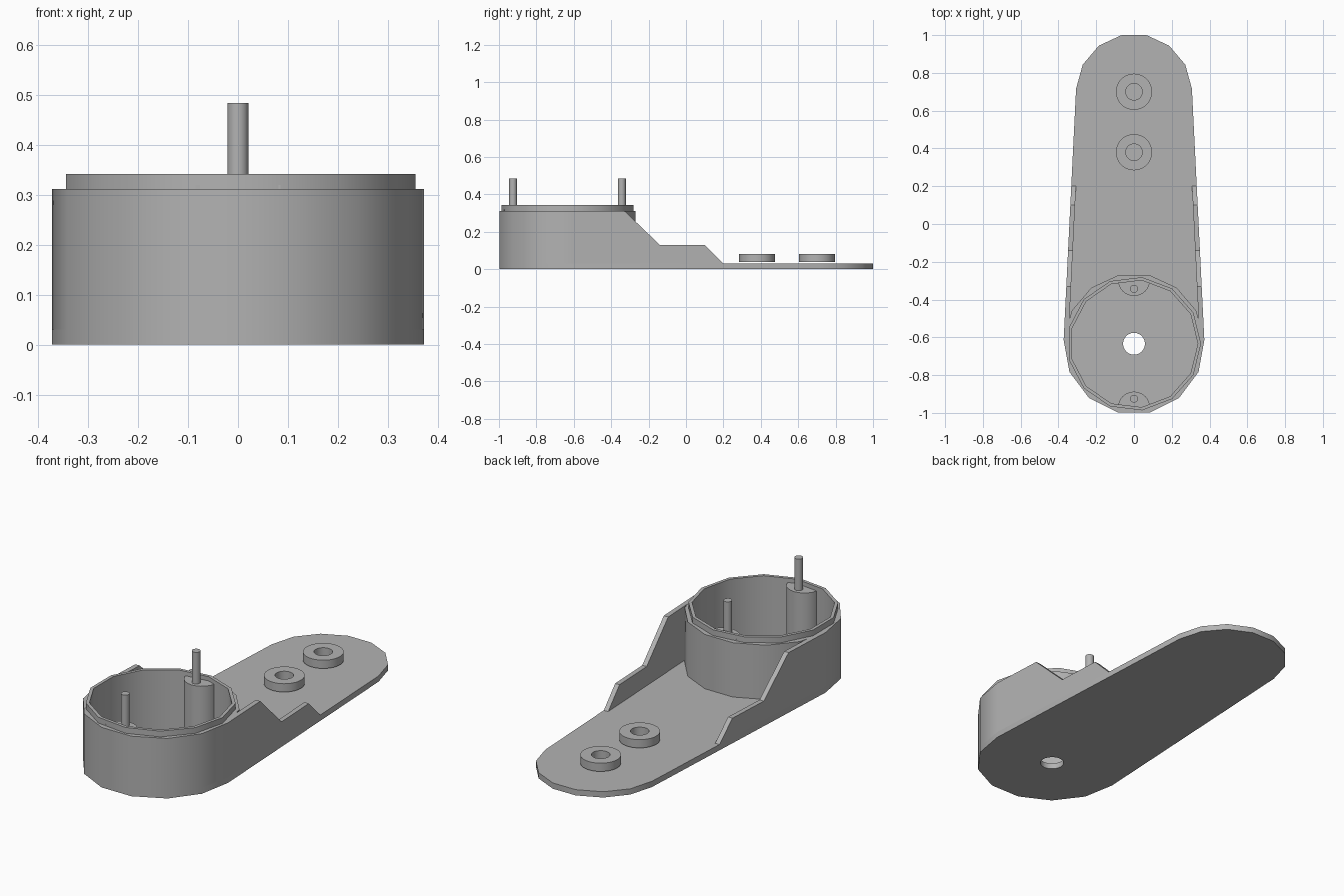
import bpy, bmesh
from math import sin, cos, radians

old = bpy.data.objects.get("Cube")
if old:
    bpy.data.objects.remove(old, do_unlink=True)

# Single plain grey material
grey = bpy.data.materials.new("plain grey")
grey.use_nodes = True
COLOUR = (0.45, 0.45, 0.45, 1)
grey.diffuse_color = COLOUR
grey.node_tree.nodes["Principled BSDF"].inputs["Base Color"].default_value = COLOUR

CUP_Y = -0.634      # centre of the cup
CUP_R = 0.373       # outer radius of the cup
BORE_R = 0.338      # inner radius of the cup
END_Y, END_R = 0.70, 0.307
FLOOR = 0.03        # thickness of the base plate
RIM = 0.312         # top of the walls
TAPER = 3           # degrees by which the sides lean together


def arc(r, cy, a0, a1, steps):
    """Points along an arc centred on x = 0, ends included."""
    angles = [radians(a0 + (a1 - a0) * i / steps) for i in range(steps + 1)]
    return [(r * cos(a), cy + r * sin(a)) for a in angles]


def circle(r, cy, sides):
    return arc(r, cy, 0, 360, sides)[:-1]


def finish(name, bm):
    bmesh.ops.recalc_face_normals(bm, faces=bm.faces)
    mesh = bpy.data.meshes.new(name)
    bm.to_mesh(mesh)
    bm.free()
    mesh.materials.append(grey)
    mesh.shade_smooth()
    mesh.set_sharp_from_angle(angle=radians(30))
    obj = bpy.data.objects.new(name, mesh)
    bpy.context.collection.objects.link(obj)
    return obj


def prism(name, outline, z0, z1, hole=None):
    """Extrude a flat outline, with an optional hole, from z0 to z1."""
    bm = bmesh.new()
    for loop in (outline, hole):
        if loop:
            vs = [bm.verts.new((x, y, z0)) for x, y in loop]
            for a, b in zip(vs, vs[1:] + vs[:1]):
                bm.edges.new((a, b))
    if hole:
        bmesh.ops.triangle_fill(bm, use_beauty=True, edges=bm.edges[:])
    else:
        bm.faces.new(bm.verts[:])
    ext = bmesh.ops.extrude_face_region(bm, geom=bm.faces[:], use_keep_orig=True)
    top = [v for v in ext["geom"] if isinstance(v, bmesh.types.BMVert)]
    bmesh.ops.translate(bm, verts=top, vec=(0, 0, z1 - z0))
    return finish(name, bm)


# Base plate with rounded ends and a drain hole under the cup
far_end = arc(END_R, END_Y, TAPER, 180 - TAPER, 7)
cup_front = arc(CUP_R, CUP_Y, 180 - TAPER, 360 + TAPER, 7)
prism("base_plate", far_end + cup_front, 0, FLOOR, circle(0.058, CUP_Y, 24))

# Cup wall and the thin raised lip
cup_back = arc(CUP_R, CUP_Y, TAPER, 180 - TAPER, 7)
bore = circle(BORE_R, CUP_Y, 13)
prism("cup_wall", cup_back[1:-1] + cup_front, FLOOR, RIM, bore)
prism("cup_lip", circle(0.355, CUP_Y, 13), RIM, 0.342, bore)

# Stepped side walls that follow the tapering edge of the plate
(x_far, y_far), (x_near, y_near) = far_end[0], cup_back[0]
profile = [(y_near, FLOOR), (y_near, RIM), (-0.33, RIM), (-0.14, 0.13),
           (0.10, 0.13), (0.20, FLOOR)]
for side, label in ((1, "left"), (-1, "right")):
    bm = bmesh.new()
    rows = []
    for inset in (0, 0.025):
        row = []
        for y, z in profile:
            t = (y - y_near) / (y_far - y_near)
            x = x_near + (x_far - x_near) * t - inset
            row.append(bm.verts.new((side * x, y, z)))
        bm.faces.new(row)
        rows.append(row)
    n = len(profile)
    for i in range(n):
        j = (i + 1) % n
        bm.faces.new((rows[0][i], rows[0][j], rows[1][j], rows[1][i]))
    finish(label + "_side_wall", bm)

# Half-round bosses inside the cup, each with an upright pin
for d, label in ((1, "back"), (-1, "front")):
    start = 180 if d > 0 else 0
    boss = arc(0.085, CUP_Y + d * BORE_R, start, start + 180, 12)
    prism(label + "_boss", boss, FLOOR, 0.32)
    prism(label + "_pin", circle(0.021, CUP_Y + d * 0.291, 16), 0.32, 0.484)

# Washers above the flat end of the plate
for y, label in ((0.38, "inner"), (0.70, "outer")):
    prism(label + "_washer", circle(0.096, y, 32), 0.037, 0.08, circle(0.044, y, 32))
